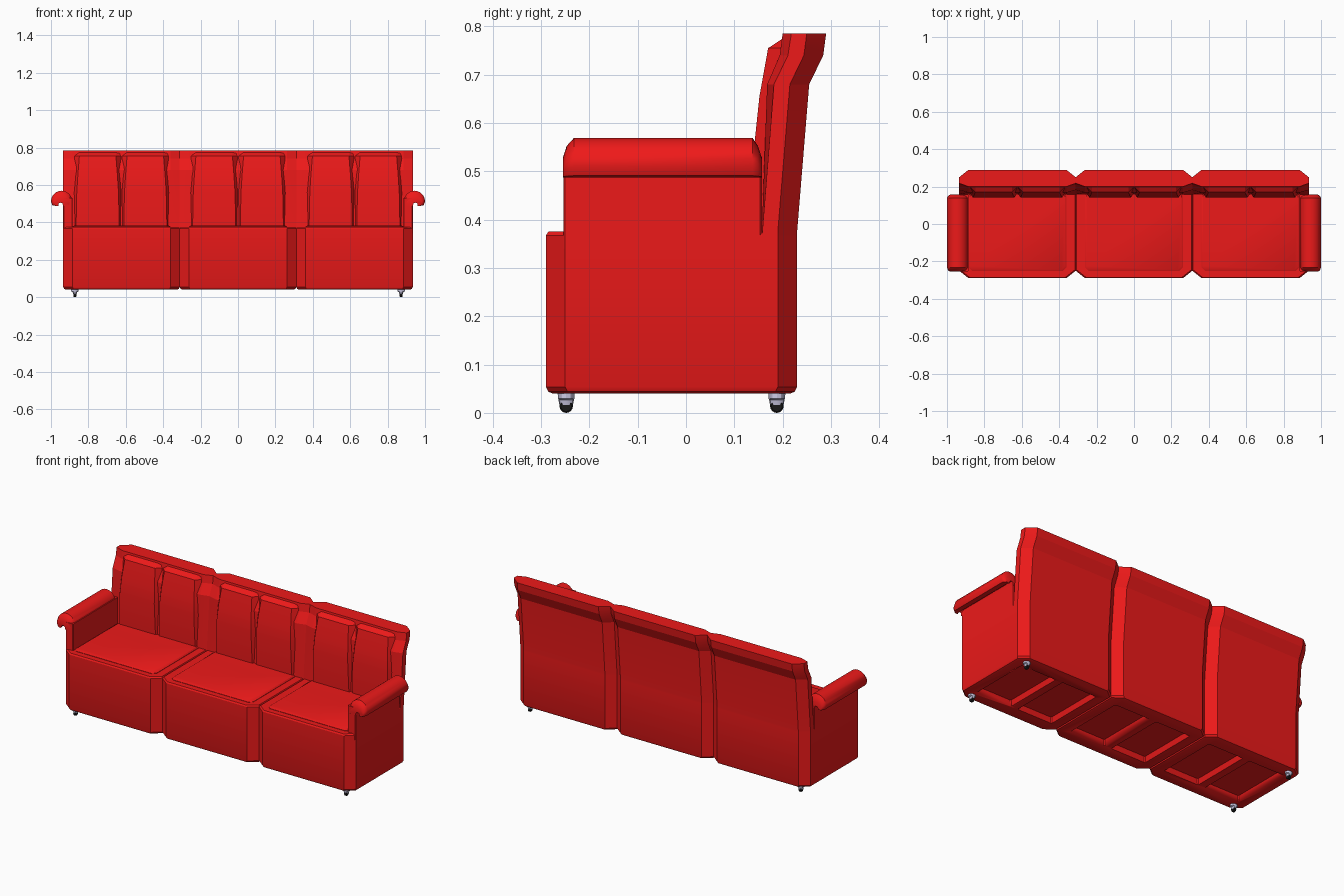
import bpy, bmesh, math

if "Cube" in bpy.data.objects:
    bpy.data.objects.remove(bpy.data.objects["Cube"])


def material(name, rgb):
    m = bpy.data.materials.new(name)
    m.diffuse_color = (*rgb, 1)
    m.use_nodes = True
    m.node_tree.nodes["Principled BSDF"].inputs["Base Color"].default_value = m.diffuse_color
    return m


RED = material("red_fabric", (0.85, 0.01, 0.01))
LAVENDER = material("lavender_metal", (0.62, 0.6, 0.8))
BLACK = material("black_rubber", (0.01, 0.01, 0.01))


def loft(name, rings, mat, angle=28):
    """Skin equal-length closed rings and cap both ends."""
    bm = bmesh.new()
    rows = [[bm.verts.new(p) for p in r] for r in rings]
    n = len(rows[0])
    for a, b in zip(rows, rows[1:]):
        for i in range(n):
            j = (i + 1) % n
            bm.faces.new((a[i], a[j], b[j], b[i]))
    bm.faces.new(rows[0][::-1])
    bm.faces.new(rows[-1])
    bmesh.ops.recalc_face_normals(bm, faces=bm.faces)
    me = bpy.data.meshes.new(name)
    bm.to_mesh(me)
    bm.free()
    ob = bpy.data.objects.new(name, me)
    bpy.context.collection.objects.link(ob)
    me.materials.append(mat)
    bpy.ops.object.select_all(action='DESELECT')
    ob.select_set(True)
    bpy.context.view_layer.objects.active = ob
    bpy.ops.object.shade_smooth_by_angle(angle=math.radians(angle))
    return ob


def plan(x0, x1, yf, yb, z, cx=0.05, cf=0.04, cb=0.04):
    """Rectangle with chamfered corners at height z."""
    return [(x0 + cx, yf, z), (x1 - cx, yf, z), (x1, yf + cf, z), (x1, yb - cb, z),
            (x1 - cx, yb, z), (x0 + cx, yb, z), (x0, yb - cb, z), (x0, yf + cf, z)]


W = 0.3115
for name, cx in (("left", -0.623), ("middle", 0), ("right", 0.623)):
    # base block with softened lower and upper rims
    rings = []
    for z, i in ((0.04, 0.014), (0.044, 0.005), (0.054, 0), (0.367, 0), (0.375, 0.005)):
        rings.append(plan(cx - W + i, cx + W - i, -0.29 + i, 0.23 - i, z))
    base = loft(name + "_base", rings, RED)

    # two shallow recesses under the base
    for s in (-1, 1):
        a, b = sorted((cx + s * 0.02, cx + s * 0.25))
        cut = loft("recess_cutter", [
            plan(a, b, -0.21, 0.15, 0.03, 0.005, 0.005, 0.005),
            plan(a + 0.01, b - 0.01, -0.2, 0.14, 0.07, 0.005, 0.005, 0.005)], RED)
        cut.hide_render = True
        mod = base.modifiers.new("recess", 'BOOLEAN')
        mod.operation = 'DIFFERENCE'
        mod.solver = 'EXACT'
        mod.object = cut
        bpy.context.view_layer.objects.active = base
        bpy.ops.object.modifier_apply(modifier=mod.name)
        bpy.data.objects.remove(cut)

    # raised seat pad
    loft(name + "_seat", [
        plan(cx - 0.262, cx + 0.262, -0.252, 0.17, 0.37, 0.02, 0.02, 0.02),
        plan(cx - 0.262, cx + 0.262, -0.252, 0.17, 0.377, 0.02, 0.02, 0.02),
        plan(cx - 0.254, cx + 0.254, -0.244, 0.17, 0.382, 0.02, 0.02, 0.02)], RED)

    # leaning backrest shell
    loft(name + "_backrest", [
        plan(cx - W, cx + W, yf, yb, z, 0.05, cf) for z, yf, yb, cf in (
            (0.36, 0.156, 0.23, 0.001), (0.375, 0.157, 0.23, 0.001),
            (0.68, 0.168, 0.255, 0.014), (0.74, 0.194, 0.284, 0.017),
            (0.785, 0.2, 0.29, 0.018))], RED, 15)

    # pair of back cushions with a groove between them
    for s in (-1, 1):
        a, b = sorted((cx, cx + s * 0.255))
        loft(name + "_back_cushion", [
            plan(a, b, yf, yb, z, c, d, 0.002) for z, yf, yb, c, d in (
                (0.37, 0.148, 0.2, 0.012, 0.02), (0.56, 0.142, 0.2, 0.016, 0.025),
                (0.655, 0.152, 0.22, 0.022, 0.03), (0.755, 0.17, 0.25, 0.03, 0.03),
                (0.776, 0.202, 0.25, 0.03, 0.01))], RED, 15)

for s, side in ((-1, "left"), (1, "right")):
    # upright arm panel
    loft(side + "_arm_panel", [
        plan(*sorted((s * 0.884, s * 0.9345)), -0.254, 0.157, z, 0.004, 0.004, 0.004)
        for z in (0.34, 0.53)], RED)

    # rolled arm top: hooked section swept front to back with tapered ends
    prof = [(0.943 + 0.057 * math.cos(math.pi * k / 12),
             0.511 + 0.058 * math.sin(math.pi * k / 12)) for k in range(13)]
    prof += [(0.886, 0.487), (0.934, 0.487), (0.935, 0.515), (0.95, 0.524),
             (0.964, 0.515), (0.968, 0.487), (0.992, 0.491)]
    rings = []
    for y, sx, sz in ((-0.255, 0.72, 0.5), (-0.247, 0.9, 0.8), (-0.232, 1, 1),
                      (0.138, 1, 1), (0.149, 0.9, 0.8), (0.157, 0.72, 0.5)):
        rings.append([(s * (0.943 + (x - 0.943) * sx), y, 0.487 + (z - 0.487) * sz)
                      for x, z in prof])
    loft(side + "_arm_roll", rings, RED, 35)

    # casters: tapered holder and narrow wheel
    for y, end in ((-0.248, "front"), (0.188, "back")):
        x = s * 0.872
        loft(f"{side}_{end}_caster_holder", [
            [(x + rx * math.cos(k * math.pi / 6), y + ry * math.sin(k * math.pi / 6), z)
             for k in range(12)]
            for z, rx, ry in ((0.016, 0.009, 0.014), (0.027, 0.012, 0.016),
                              (0.03, 0.02, 0.017), (0.046, 0.02, 0.018))], LAVENDER)
        loft(f"{side}_{end}_caster_wheel", [
            [(x + dx, y + r * math.cos(k * math.pi / 8), 0.014 + r * math.sin(k * math.pi / 8))
             for k in range(16)]
            for dx, r in ((-0.008, 0.011), (-0.005, 0.014), (0.005, 0.014), (0.008, 0.011))],
            BLACK)
